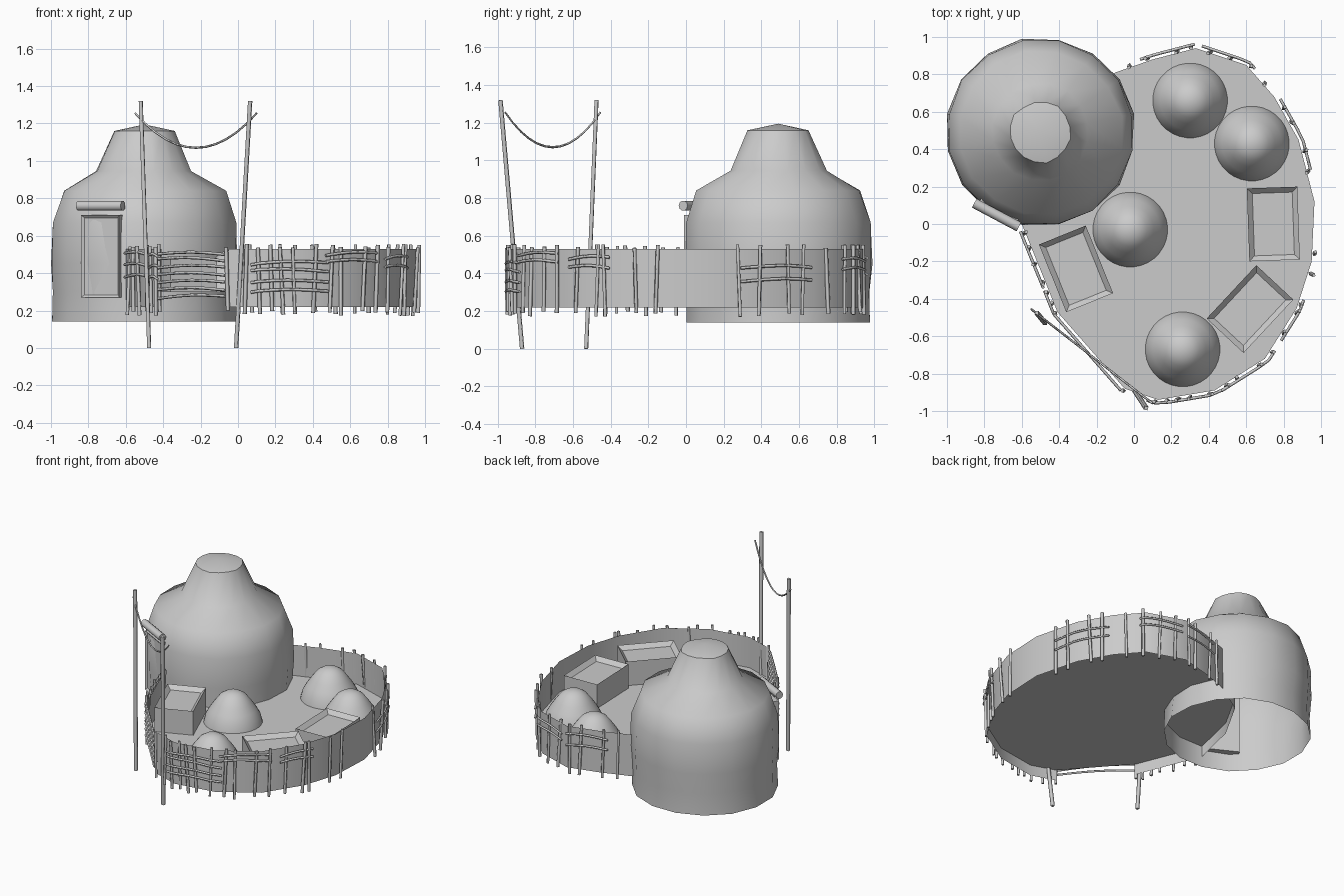
import bpy, bmesh, random
from math import cos, sin, pi, radians
from mathutils import Vector, Matrix

random.seed(4)
if "Cube" in bpy.data.objects:
    bpy.data.objects.remove(bpy.data.objects["Cube"])

clay = bpy.data.materials.new("plain_grey")
clay.use_nodes = True
clay.diffuse_color = (0.6, 0.6, 0.6, 1)
clay.node_tree.nodes["Principled BSDF"].inputs["Base Color"].default_value = (0.6, 0.6, 0.6, 1)

FLOOR, WALL_LOW, WALL_TOP = 0.3, 0.22, 0.53


def select_only(ob):
    bpy.ops.object.select_all(action="DESELECT")
    ob.select_set(True)
    bpy.context.view_layer.objects.active = ob


def finish(name, bm, smooth=None):
    mesh = bpy.data.meshes.new(name)
    bm.to_mesh(mesh)
    bm.free()
    mesh.materials.append(clay)
    ob = bpy.data.objects.new(name, mesh)
    bpy.context.collection.objects.link(ob)
    if smooth:
        select_only(ob)
        bpy.ops.object.shade_smooth_by_angle(angle=radians(smooth))
    return ob


def lathe(name, center, profile, sides, smooth, wobble=0.0):
    """Open-bottomed turned shell closed by a point at the top."""
    bm = bmesh.new()
    rings = []
    for r, z in profile[:-1]:
        ring = []
        for i in range(sides):
            a = 2 * pi * (i + 0.5) / sides
            rr = r + random.uniform(-wobble, wobble)
            ring.append(bm.verts.new((center[0] + rr * cos(a), center[1] + rr * sin(a), z)))
        rings.append(ring)
    tip = bm.verts.new((center[0], center[1], profile[-1][1]))
    for i in range(sides):
        j = (i + 1) % sides
        for low, high in zip(rings, rings[1:]):
            bm.faces.new((low[i], low[j], high[j], high[i]))
        bm.faces.new((rings[-1][i], rings[-1][j], tip))
    return finish(name, bm, smooth)


def sticks(name, paths, radius):
    """Four-sided poles following short paths, joined in one object."""
    curve = bpy.data.curves.new(name, "CURVE")
    curve.dimensions = "3D"
    curve.bevel_depth = radius
    curve.bevel_resolution = 0
    curve.use_fill_caps = True
    for path in paths:
        spline = curve.splines.new("POLY")
        spline.points.add(len(path) - 1)
        for point, co in zip(spline.points, path):
            point.co = (*co, 1)
    curve.materials.append(clay)
    ob = bpy.data.objects.new(name, curve)
    bpy.context.collection.objects.link(ob)
    select_only(ob)
    bpy.ops.object.convert(target="MESH")
    return ob


def inset_box(name, size, matrix, border, depth, side=2):
    """Box whose face on the given axis is framed and recessed."""
    bm = bmesh.new()
    bmesh.ops.create_cube(bm, size=1)
    bmesh.ops.scale(bm, vec=size, verts=bm.verts)
    sign = 1 if side == 2 else -1
    panel = [f for f in bm.faces if f.normal[side] * sign > 0.9]
    bmesh.ops.inset_region(bm, faces=panel, thickness=border)
    bmesh.ops.translate(bm, verts=panel[0].verts, vec=panel[0].normal * -depth)
    bm.transform(matrix)
    return finish(name, bm)


# Domed hut
HUT = Vector((-0.5, 0.49, 0))
lathe("hut", HUT, [(0.5, 0.14), (0.495, 0.3), (0.505, 0.45), (0.5, 0.67), (0.44, 0.84),
                   (0.26, 0.945), (0.165, 1.16), (0, 1.195)], 16, 50, 0.006)

# Hut doorway and the log above it
angle = radians(242)
out = Vector((cos(angle), sin(angle), 0))
turn = Matrix.Rotation(angle + pi / 2, 4, "Z")
inset_box("door", (0.23, 0.06, 0.44),
          Matrix.Translation(HUT + out * 0.475 + Vector((0, 0, 0.49))) @ turn, 0.02, 0.012, 1)
bm = bmesh.new()
bmesh.ops.create_cone(bm, cap_ends=True, segments=10, radius1=0.027, radius2=0.027, depth=0.27)
bm.transform(Matrix.Translation(HUT + out * 0.5 + Vector((0, 0, 0.76))) @ turn
             @ Matrix.Rotation(pi / 2, 4, "Y"))
finish("door_log", bm, 40)

# Yard outline, running from one side of the gate round to the other
outline = [Vector(p) for p in (
    (-0.05, -0.88), (0.13, -0.94), (0.43, -0.89), (0.70, -0.72), (0.87, -0.45), (0.95, -0.2),
    (0.965, 0.12), (0.88, 0.45), (0.75, 0.68), (0.6, 0.85), (0.33, 0.94), (0.1, 0.88),
    (-0.1, 0.81), (-0.35, 0.65), (-0.52, 0.35), (-0.6, 0), (-0.47, -0.32), (-0.41, -0.47))]

# Yard floor
bm = bmesh.new()
bm.faces.new([bm.verts.new((*p, FLOOR)) for p in outline])
finish("yard_floor", bm)

# Yard wall, left open at the gate
bm = bmesh.new()
low = [bm.verts.new((*p, WALL_LOW)) for p in outline]
high = [bm.verts.new((*p, WALL_TOP)) for p in outline]
for i in range(len(outline) - 1):
    bm.faces.new((low[i], low[i + 1], high[i + 1], high[i]))
finish("yard_wall", bm, 45)


def at(t, z, offset=0.012):
    """Point just outside the wall; t counts outline edges."""
    i = int(t) % len(outline)
    a, b = outline[i], outline[(i + 1) % len(outline)]
    p = a.lerp(b, t - int(t))
    edge = (b - a).normalized()
    return Vector((p.x + edge.y * offset, p.y - edge.x * offset, z))


# Fence posts, each leaning a little
post_spots = (0, 0.5, 0.95, 1.17, 1.37, 1.57, 1.9, 2.2, 2.42, 2.85, 3.15, 3.52, 3.92, 4.1, 4.76,
              5.12, 6.5, 6.8, 7.4, 7.7, 8.4, 8.9, 9.3, 9.7, 10.1, 10.4, 11.1, 11.6,
              15.15, 15.4, 15.65, 15.95, 16.3, 16.7, 17)
posts = []
for t in post_spots:
    lean = random.uniform(-0.02, 0.02)
    foot, top = at(t, random.uniform(0.17, 0.2)), at(t, random.uniform(0.535, 0.555))
    top.x += lean
    top.y += random.uniform(-0.015, 0.015)
    posts.append((foot, top))
sticks("fence_posts", posts, 0.011)

# Fence rails in short bundles, and the rails that bar the gate
bundles = [(0.7, 2.15, (0.3, 0.35, 0.41, 0.45)), (2.1, 3.2, (0.46, 0.5)),
           (3.4, 4.2, (0.43, 0.48)), (6.5, 7.9, (0.36, 0.43)), (8.8, 9.9, (0.42, 0.47)),
           (10.0, 11.3, (0.4, 0.48)), (15.1, 16.1, (0.38, 0.44, 0.5)),
           (16.2, 17, (0.37, 0.43, 0.49)),
           (17, 17.99, (0.27, 0.31, 0.35, 0.39, 0.43, 0.47, 0.5))]
rails = []
for start, end, heights in bundles:
    for z in heights:
        tilt = random.uniform(-0.015, 0.015)
        path = []
        for k in range(7):
            f = k / 6
            path.append(at(start + (end - start) * f, z + tilt * (f - 0.5) + 0.012 * sin(pi * f), 0.022))
        rails.append(path)
sticks("fence_rails", rails, 0.008)

# Gate poles and the rope slung between them
sticks("gate_poles", [((-0.475, -0.53, 0), (-0.52, -0.475, 1.32)),
                      ((-0.01, -0.87, 0), (0.065, -0.985, 1.32))], 0.014)
rope_a, rope_b = Vector((-0.55, -0.455, 0)), Vector((0.1, -0.96, 0))
rope = []
for k in range(13):
    p = rope_a.lerp(rope_b, k / 12)
    p.z = 1.07 + 0.185 * (k / 6 - 1) ** 2
    rope.append(p)
sticks("gate_rope", [rope], 0.006)

# Mounds in the yard
mound = [(0.2, 0), (0.188, 0.05), (0.16, 0.1), (0.125, 0.15), (0.09, 0.195), (0.05, 0.22), (0, 0.23)]
for i, spot in enumerate(((0.3, 0.66), (0.63, 0.43), (-0.02, -0.03), (0.26, -0.67))):
    lathe(f"mound_{i + 1}", spot, [(r, FLOOR + z) for r, z in mound], 32, 50)

# Planting boxes with sunken tops
for i, (x, y, tilt) in enumerate(((-0.31, -0.24, 22), (0.745, 0, 2), (0.62, -0.455, -43))):
    place = Matrix.Translation((x, y, FLOOR + 0.09)) @ Matrix.Rotation(radians(tilt), 4, "Z")
    inset_box(f"planting_box_{i + 1}", (0.27, 0.39, 0.18), place, 0.04, 0.03)
